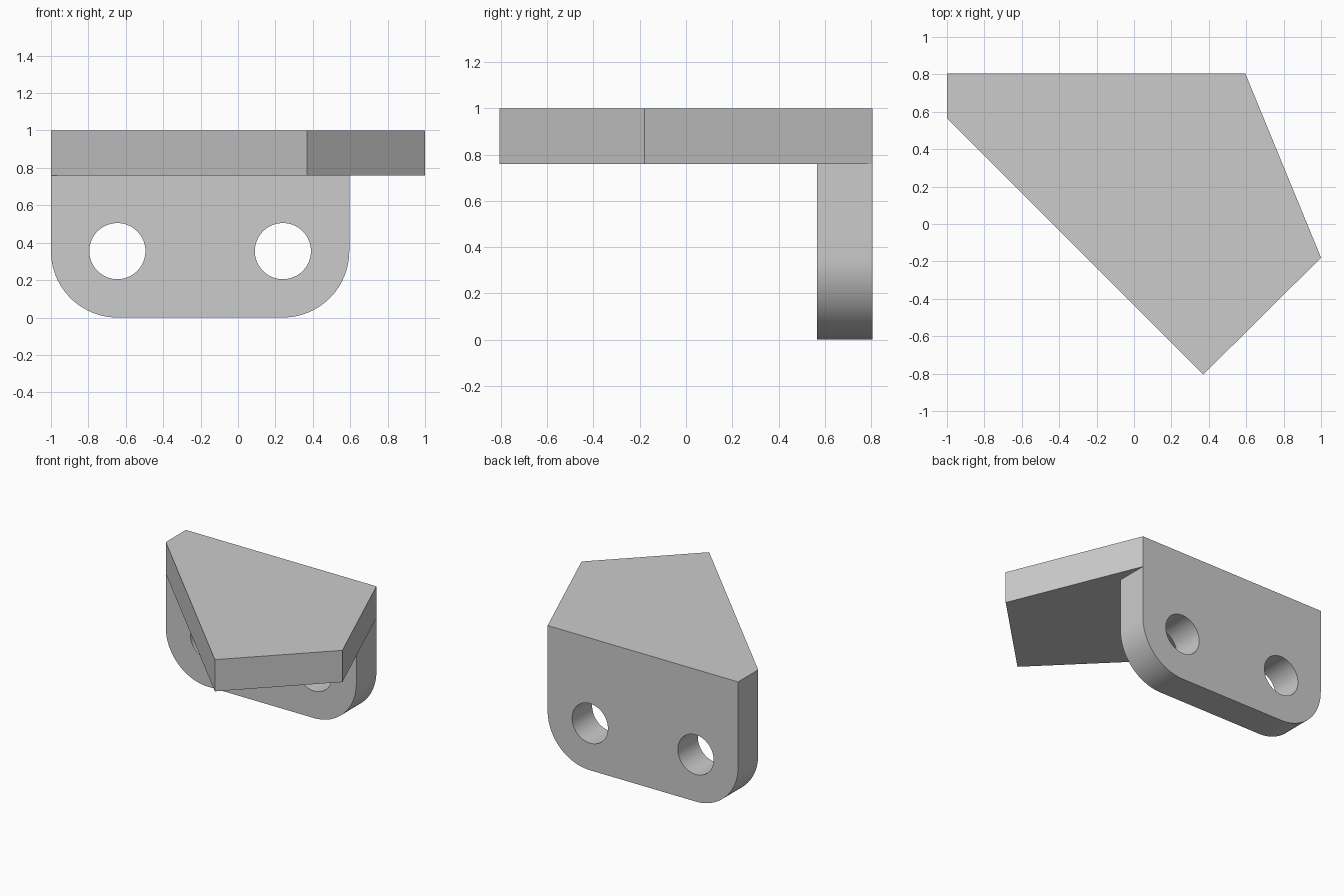
import bpy, bmesh
from math import pi, sin, cos
from mathutils import Vector

if "Cube" in bpy.data.objects:
    bpy.data.objects.remove(bpy.data.objects["Cube"])

LEFT, RIGHT, BACK, FRONT = -1.0, 0.595, 0.805, 0.565
UNDER, TOP, R, HOLE_R = 0.76, 1.0, 0.355, 0.15


def prism(name, points, offset):
    """Extrude a closed outline along an offset vector."""
    bm = bmesh.new()
    face = bm.faces.new([bm.verts.new(p) for p in points])
    ext = bmesh.ops.extrude_face_region(bm, geom=[face], use_keep_orig=True)
    moved = [g for g in ext["geom"] if isinstance(g, bmesh.types.BMVert)]
    bmesh.ops.translate(bm, verts=moved, vec=Vector(offset))
    bmesh.ops.recalc_face_normals(bm, faces=bm.faces)
    mesh = bpy.data.meshes.new(name)
    bm.to_mesh(mesh)
    bm.free()
    obj = bpy.data.objects.new(name, mesh)
    bpy.context.collection.objects.link(obj)
    return obj


def arc(cx, cz, r, a0, a1, n, y):
    return [(cx + r * cos(a0 + (a1 - a0) * i / n), y,
             cz + r * sin(a0 + (a1 - a0) * i / n)) for i in range(n + 1)]


def combine(target, other, operation):
    mod = target.modifiers.new(operation.title(), 'BOOLEAN')
    mod.operation, mod.solver, mod.object = operation, 'EXACT', other
    bpy.context.view_layer.objects.active = target
    bpy.ops.object.modifier_apply(modifier=mod.name)
    bpy.data.objects.remove(other)


# Five-sided horizontal plate
outline = [(LEFT, BACK), (LEFT, FRONT), (0.37, -0.805), (1.0, -0.18), (RIGHT, BACK)]
bracket = prism("angle_bracket", [(x, y, UNDER) for x, y in outline],
                (0, 0, TOP - UNDER))

# Upright mounting plate with rounded lower corners
profile = [(RIGHT, FRONT, UNDER), (LEFT, FRONT, UNDER)]
profile += arc(LEFT + R, R, R, pi, 1.5 * pi, 24, FRONT)
profile += arc(RIGHT - R, R, R, 1.5 * pi, 2 * pi, 24, FRONT)
upright = prism("upright_plate", profile, (0, BACK - FRONT, 0))
combine(bracket, upright, 'UNION')

# Merge the flush faces across the joint
bm = bmesh.new()
bm.from_mesh(bracket.data)
bmesh.ops.remove_doubles(bm, verts=bm.verts, dist=1e-5)
bmesh.ops.dissolve_limit(bm, angle_limit=0.005, verts=bm.verts, edges=bm.edges)
bm.to_mesh(bracket.data)
bm.free()

# Two bolt holes, concentric with the rounded corners
for x in (LEFT + R, RIGHT - R):
    ring = arc(x, R, HOLE_R, 0, 2 * pi, 64, FRONT - 0.1)[:-1]
    cutter = prism("hole_cutter", ring, (0, BACK - FRONT + 0.2, 0))
    cutter.hide_render = True
    combine(bracket, cutter, 'DIFFERENCE')

# Smooth the curved walls, keep corners sharp
bpy.ops.object.select_all(action='DESELECT')
bracket.select_set(True)
bpy.context.view_layer.objects.active = bracket
bpy.ops.object.shade_smooth_by_angle(angle=pi / 6)
